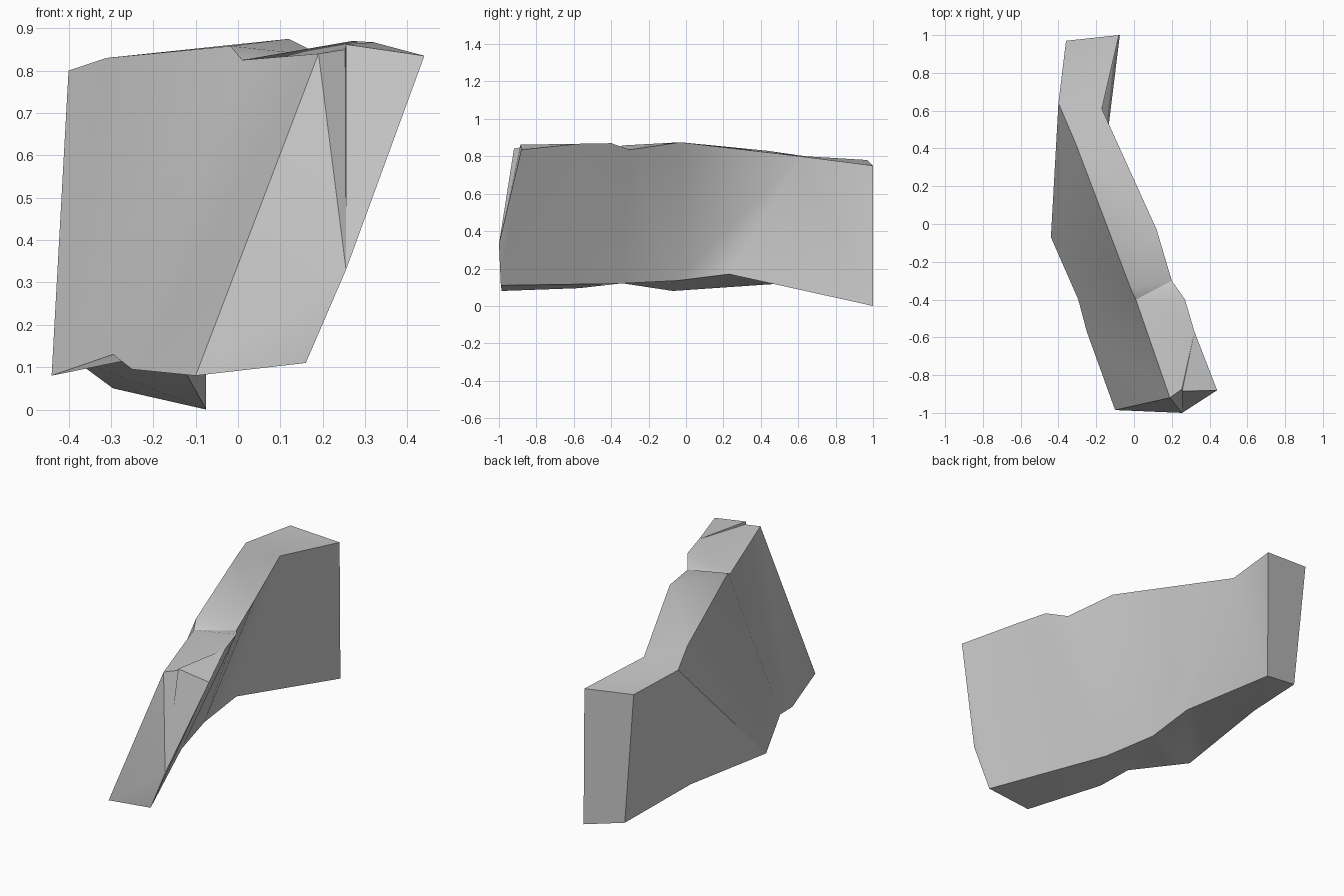
import bpy, bmesh, math

cube = bpy.data.objects.get("Cube")
if cube:
    bpy.data.objects.remove(cube, do_unlink=True)

# Single plain stone colour
grey = (0.59, 0.59, 0.59, 1)
stone = bpy.data.materials.new("stone_grey")
stone.use_nodes = True
stone.diffuse_color = grey
stone.node_tree.nodes["Principled BSDF"].inputs["Base Color"].default_value = grey

bm = bmesh.new()


def rail(*points):
    return [bm.verts.new(p) for p in points]


def stitch(first, second, steps):
    """Triangulate between two rails; each step moves along rail a or b."""
    i = j = 0
    for step in steps:
        if step == "a":
            bm.faces.new((first[i], first[i + 1], second[j]))
            i += 1
        else:
            bm.faces.new((first[i], second[j + 1], second[j]))
            j += 1


# Four long edges of the slab, from back to front
top_left = rail((-.36, .97, .78), (-.40, .64, .80), (-.31, .43, .83),
                (-.018, -.34, .858), (.01, -.40, .825), (.19, -.92, .84))
top_right = rail((-.08, 1, .75), (-.17, .61, .80), (.12, -.03, .875),
                 (.20, -.30, .835), (.27, -.40, .87), (.32, -.57, .867), (.44, -.88, .835))
low_right = rail((-.075, 1, 0), (-.17, .23, .17), (-.17, -.05, .135),
                 (-.10, -.35, .12), (.16, -.99, .11))
low_left = rail((-.295, .955, .05), (-.39, .515, .12), (-.44, -.07, .08),
                (-.295, -.40, .13), (-.25, -.57, .095), (-.10, -.985, .08))
# Small step on the front lip and the nose below it
ledge, peak, nose = rail((.253, -.875, .85), (.255, -.885, .862), (.255, -1, .33))

# Long sides
stitch(top_left + [ledge, peak], top_right, "ababababbaaab")
stitch(top_right, low_right + [nose], "abbaabaabab")
stitch(top_left, low_left, "abbaababab")
stitch(low_left, low_right, "ababababa")

# Back end, then the folded front end fanned around the nose
bm.faces.new((top_left[0], top_right[0], low_right[0], low_left[0]))
front = [top_right[-1], peak, ledge, top_left[-1], low_left[-1], low_right[-1]]
for a, b in zip(front, front[1:]):
    bm.faces.new((nose, a, b))

bmesh.ops.recalc_face_normals(bm, faces=bm.faces)
mesh = bpy.data.meshes.new("rock_slab")
bm.to_mesh(mesh)
bm.free()
mesh.materials.append(stone)
slab = bpy.data.objects.new("rock_slab", mesh)
bpy.context.collection.objects.link(slab)

# Soft shading over the shallow folds, crisp edges elsewhere
bpy.ops.object.select_all(action="DESELECT")
slab.select_set(True)
bpy.context.view_layer.objects.active = slab
bpy.ops.object.shade_smooth_by_angle(angle=math.radians(30))
